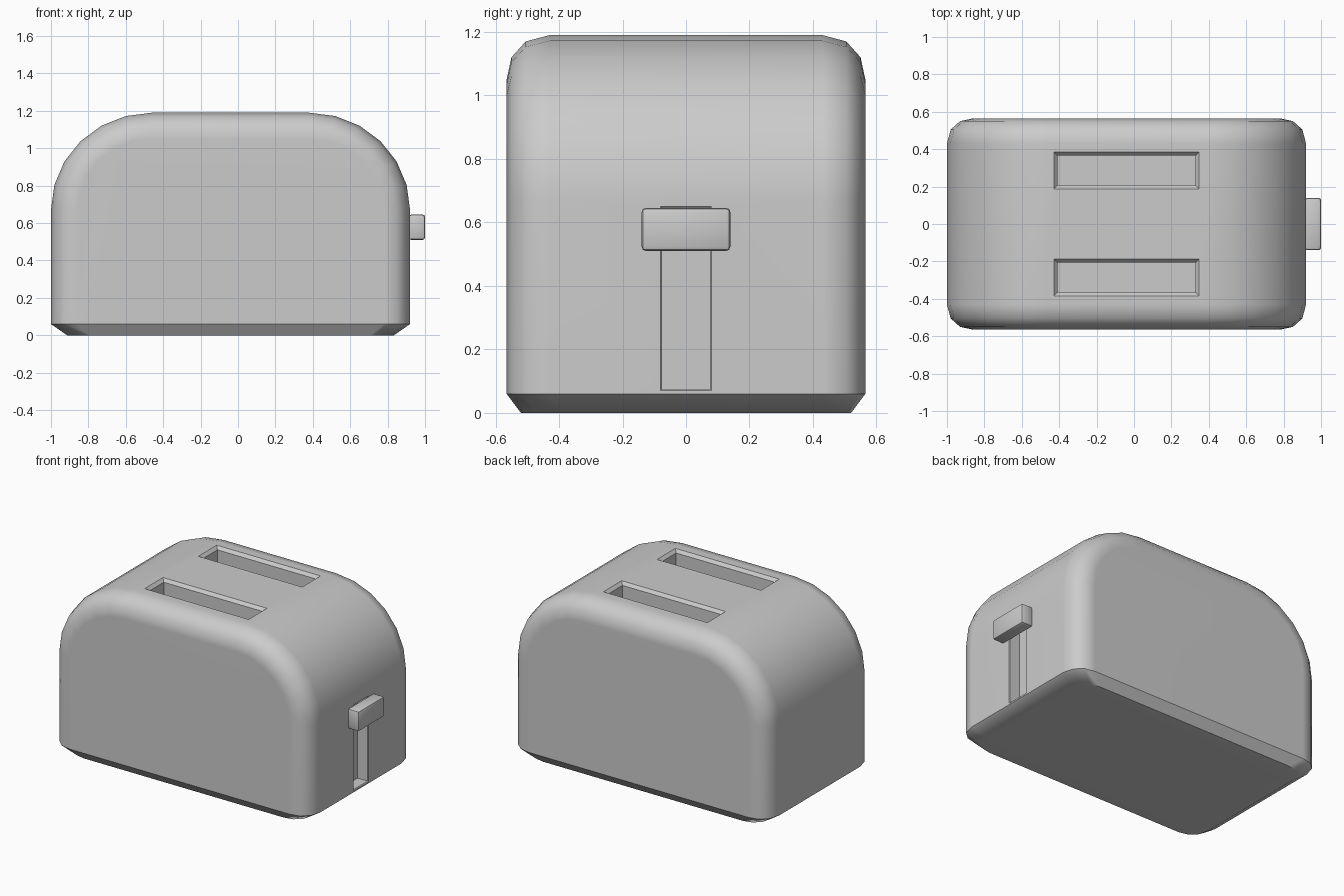
import bpy, bmesh, math

if "Cube" in bpy.data.objects:
    bpy.data.objects.remove(bpy.data.objects["Cube"])

CX = -0.04  # body centre in x (the knob sticks out on the right)


def make_object(name, verts, faces):
    mesh = bpy.data.meshes.new(name)
    mesh.from_pydata(verts, [], faces)
    bm = bmesh.new()
    bm.from_mesh(mesh)
    bmesh.ops.recalc_face_normals(bm, faces=bm.faces)
    bm.to_mesh(mesh)
    bm.free()
    obj = bpy.data.objects.new(name, mesh)
    bpy.context.collection.objects.link(obj)
    return obj


def loft_faces(sections, n):
    return [(s * n + i, s * n + (i + 1) % n, (s + 1) * n + (i + 1) % n, (s + 1) * n + i)
            for s in range(sections - 1) for i in range(n)]


def activate(obj):
    bpy.ops.object.select_all(action='DESELECT')
    obj.select_set(True)
    bpy.context.view_layer.objects.active = obj


def body_section(y, d):
    """Arched outline at depth y, pulled in by d."""
    w, spring = 0.96 - d, 0.67
    rx, rz = 0.54 - d, 0.52 - d
    half = [(w * 0.91, y * 0.92, 0.0), (w, y, 0.06)]
    for i in range(7):
        a = math.radians(15 * i)
        half.append((w - rx + rx * math.cos(a), y, spring + rz * math.sin(a)))
    left = [(CX - x, yy, z) for x, yy, z in half]
    right = [(CX + x, yy, z) for x, yy, z in reversed(half)]
    return left + right


# Body shell: arched sections with rounded front and back edges
steps = [(0.565, 0.14), (0.55, 0.07), (0.505, 0.02), (0.43, 0.0)]
sections = [body_section(-y, d) for y, d in steps]
sections += [body_section(y, d) for y, d in reversed(steps)]
n = len(sections[0])
faces = loft_faces(len(sections), n)
for base in (0, (len(sections) - 1) * n):
    faces.append([base + i for i in range(1, n - 1)])
    faces.append([base, base + 1, base + n - 2, base + n - 1])
body = make_object("body", [v for s in sections for v in s], faces)


def flared_cutter(name, rings, place):
    """Box cutter with chamfered mouth; rings are (depth, half_u, half_v)."""
    verts = [place(t, su * u, sv * v) for t, u, v in rings
             for su, sv in ((-1, -1), (1, -1), (1, 1), (-1, 1))]
    last = (len(rings) - 1) * 4
    faces = loft_faces(len(rings), 4) + [(0, 1, 2, 3), tuple(last + i for i in range(4))]
    obj = make_object(name, verts, faces)
    obj.hide_render = True
    return obj


# Two bread slots in the top and the lever groove in the right side
slot_rings = [(0.70, 0.37, 0.08), (1.17, 0.37, 0.08), (1.22, 0.425, 0.13)]
slot_rings[2] = (1.21, 0.406, 0.116)
cutters = [flared_cutter("slot_cutter", slot_rings,
                         lambda t, u, v, s=s: (CX + u, s * 0.286 + v, t))
           for s in (-1, 1)]
groove_rings = [(0.84, 0.075, 0.285), (0.915, 0.075, 0.285), (0.925, 0.085, 0.295)]
cutters.append(flared_cutter("groove_cutter", groove_rings,
                             lambda t, u, v: (t, u, 0.36 + v)))

activate(body)
for cutter in cutters:
    mod = body.modifiers.new("cut", 'BOOLEAN')
    mod.operation = 'DIFFERENCE'
    mod.solver = 'EXACT'
    mod.object = cutter
    bpy.ops.object.modifier_apply(modifier=mod.name)
for cutter in cutters:
    bpy.data.objects.remove(cutter)
bpy.ops.object.shade_smooth_by_angle(angle=math.radians(35))
weighted = body.modifiers.new("weighted_normals", 'WEIGHTED_NORMAL')
weighted.keep_sharp = True

# Lever knob
bpy.ops.mesh.primitive_cube_add(size=1, location=(0.957, 0, 0.578))
knob = bpy.context.object
knob.name = "lever_knob"
knob.scale = (0.086, 0.28, 0.136)
bpy.ops.object.transform_apply(location=False, rotation=False, scale=True)
bevel = knob.modifiers.new("bevel", 'BEVEL')
bevel.width = 0.014
bevel.segments = 2
activate(knob)
bpy.ops.object.modifier_apply(modifier=bevel.name)
bpy.ops.object.shade_smooth_by_angle(angle=math.radians(35))
